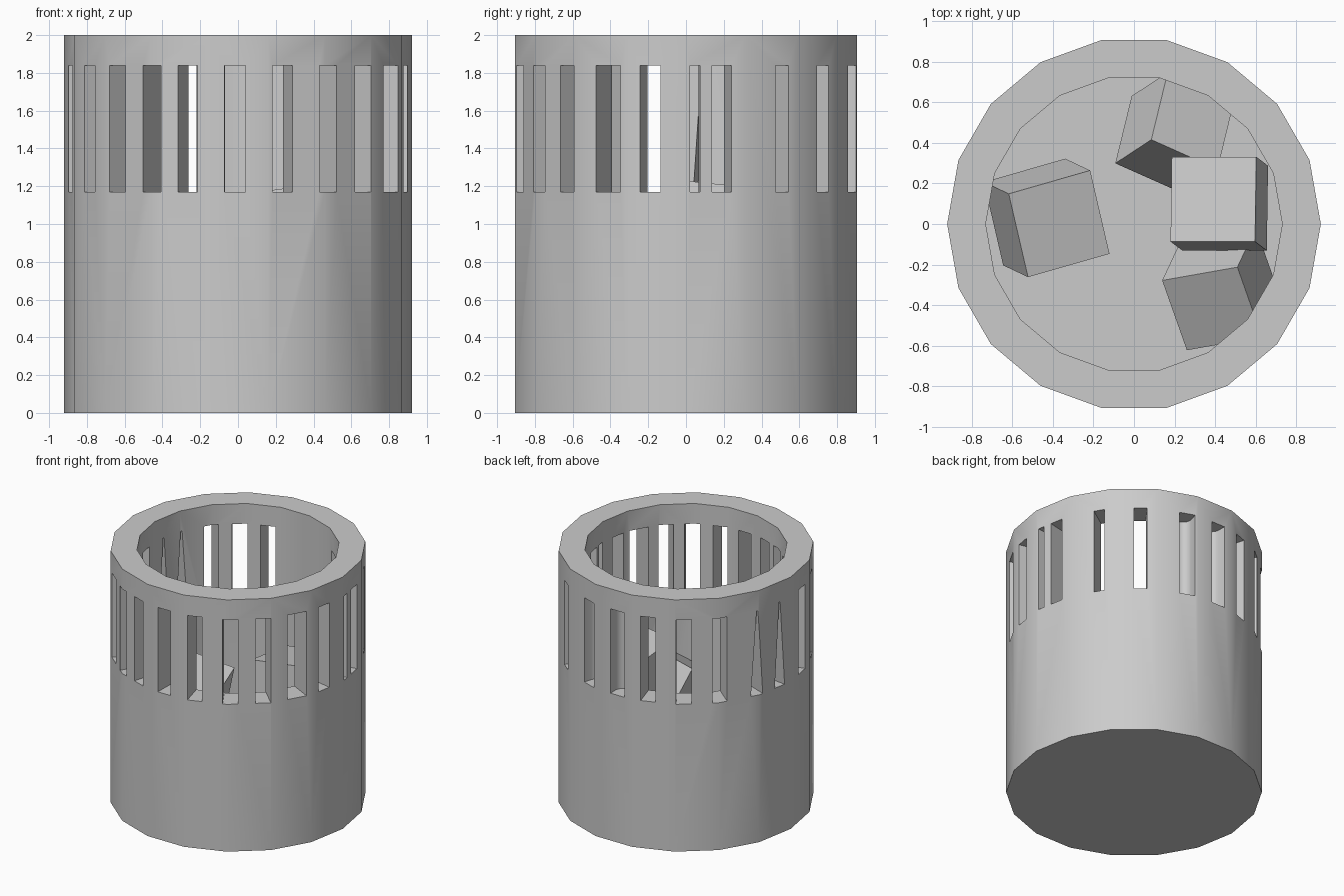
import bpy, bmesh
from math import sin, cos, pi, radians
from mathutils import Vector

if "Cube" in bpy.data.objects:
    bpy.data.objects.remove(bpy.data.objects["Cube"])

SIDES, R_OUT, R_IN, HEIGHT, FLOOR = 18, 0.92, 0.73, 2.0, 0.4
SLOT_LOW, SLOT_HIGH = 1.17, 1.84


def make_object(name, bm):
    bmesh.ops.recalc_face_normals(bm, faces=bm.faces)
    mesh = bpy.data.meshes.new(name)
    bm.to_mesh(mesh)
    bm.free()
    ob = bpy.data.objects.new(name, mesh)
    bpy.context.collection.objects.link(ob)
    return ob


# cup: closed profile revolved in 18 steps
bm = bmesh.new()
profile = [(R_OUT, 0), (R_OUT, HEIGHT), (R_IN, HEIGHT), (R_IN, FLOOR)]
rings = [[bm.verts.new((r * cos(2 * pi * i / SIDES), r * sin(2 * pi * i / SIDES), z))
          for i in range(SIDES)] for r, z in profile]
for a, b in zip(rings, rings[1:]):
    for i in range(SIDES):
        j = (i + 1) % SIDES
        bm.faces.new((a[i], a[j], b[j], b[i]))
bm.faces.new(rings[0])
bm.faces.new(rings[-1])
cup = make_object("cup", bm)


# slot cutters: upright columns with a rounded inner end
def add_slot(bm, angle, width=0.11, inner=0.6, top=1.0):
    h, n = width / 2, 8
    outline = [(1.0, -h), (1.0, h)]
    outline += [(inner - h * sin(pi * k / n), h * cos(pi * k / n)) for k in range(n + 1)]
    a = radians(angle)

    def ring(z, scale):
        return [bm.verts.new((x * cos(a) - y * scale * sin(a),
                              x * sin(a) + y * scale * cos(a), z)) for x, y in outline]
    low, high = ring(SLOT_LOW, 1), ring(SLOT_HIGH, top)
    m = len(outline)
    for i in range(m):
        j = (i + 1) % m
        bm.faces.new((low[i], low[j], high[j], high[i]))
    bm.faces.new(low)
    bm.faces.new(high)


bm = bmesh.new()
for angle in (107.5, 124, 140.5, 192, 210, 225.5, 240, 253, 269, 285, 301.5, 316.5, 348):
    add_slot(bm, angle)
for angle, width in ((3, 0.055), (12, 0.105), (34, 0.08), (53, 0.095), (333, 0.15)):
    add_slot(bm, angle, width)
for angle in (75, 92):               # blind niches
    add_slot(bm, angle, 0.12, 0.84)
for angle in (159, 173):             # slots narrowing upward
    add_slot(bm, angle, 0.10, 0.6, 0.1)
# trim the columns so that they never meet inside the cup
cutter = make_object("slot_cutter", bm)
cutter.hide_render = True

mod = cup.modifiers.new("slots", 'BOOLEAN')
mod.operation = 'DIFFERENCE'
mod.solver = 'EXACT'
mod.object = cutter
bpy.context.view_layer.objects.active = cup
bpy.ops.object.modifier_apply(modifier=mod.name)
bpy.data.objects.remove(cutter)
bpy.ops.object.select_all(action='DESELECT')
cup.select_set(True)
bpy.ops.object.shade_smooth_by_angle(angle=radians(30))

# tilted loose cubes inside the cup
cubes = [
    ("left_cube", (-0.43, 0.03, 0.68), (12, 14, 16), 0.43),
    ("back_cube", (0.20, 0.45, 0.72), (-28, 20, -24), 0.38),
    ("right_cube", (0.42, 0.10, 0.98), (-6, -8, 0), 0.42),
    ("front_cube", (0.43, -0.32, 0.70), (26, -20, 10), 0.40),
]
for name, loc, rot, size in cubes:
    bm = bmesh.new()
    bmesh.ops.create_cube(bm, size=size)
    cube = make_object(name, bm)
    cube.location = loc
    cube.rotation_euler = [radians(v) for v in rot]
